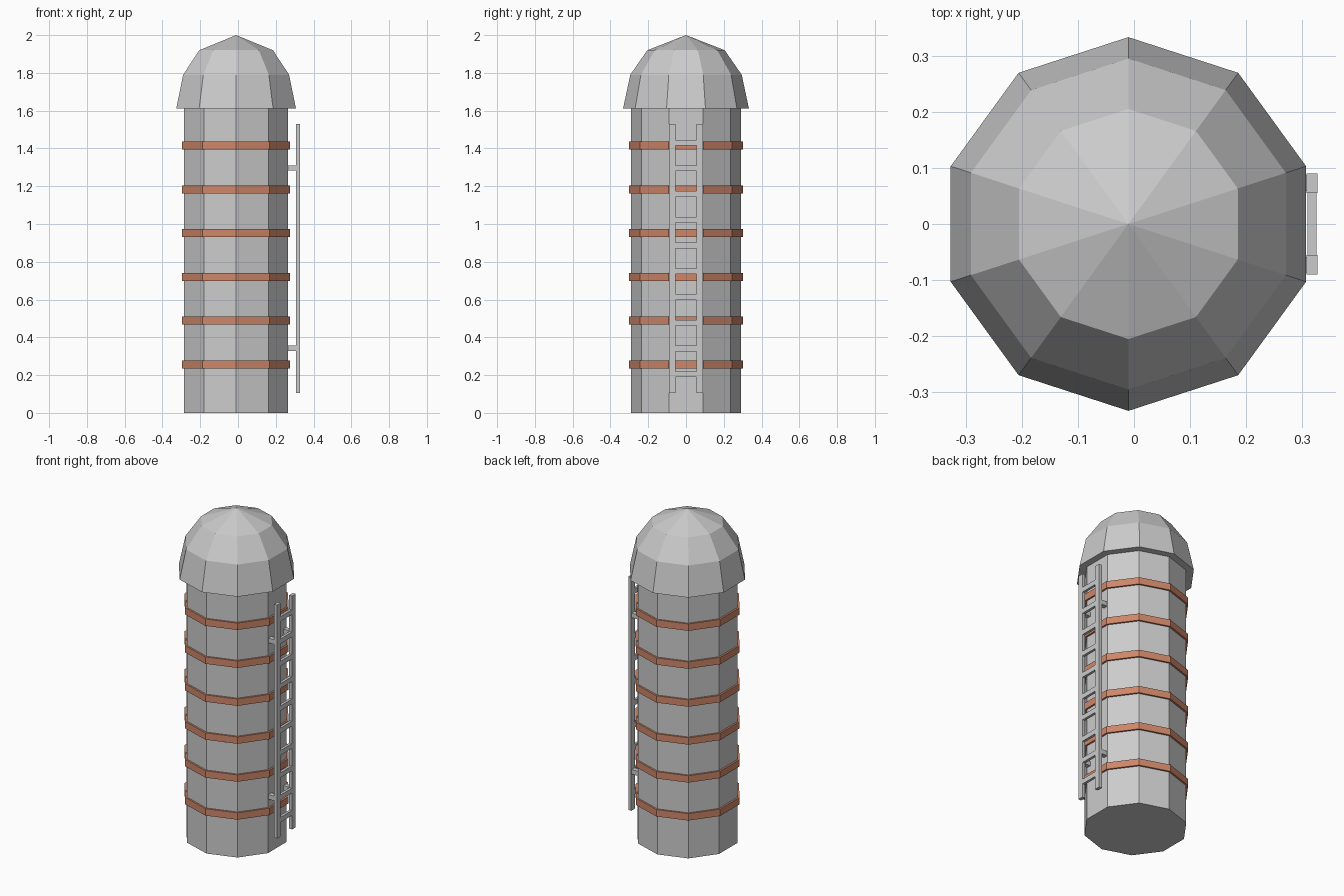
import bpy, bmesh, math

if "Cube" in bpy.data.objects:
    bpy.data.objects.remove(bpy.data.objects["Cube"])

CX = -0.01          # tower axis
SIDES = 10


def finish(name, bm, mat=None):
    bmesh.ops.recalc_face_normals(bm, faces=bm.faces)
    me = bpy.data.meshes.new(name)
    bm.to_mesh(me)
    bm.free()
    ob = bpy.data.objects.new(name, me)
    bpy.context.collection.objects.link(ob)
    if mat:
        me.materials.append(mat)
    return ob


def lathe(name, profile, mat=None, closed=False):
    """Ten-sided turned part from (radius, z) points; radius 0 makes a tip."""
    bm = bmesh.new()
    rings = []
    for r, z in profile:
        n = SIDES if r > 0 else 1
        angles = [math.pi / 2 + math.tau * k / SIDES for k in range(n)]
        rings.append([bm.verts.new((CX + r * math.cos(a), r * math.sin(a), z)) for a in angles])
    pairs = list(zip(rings, rings[1:]))
    if closed:
        pairs.append((rings[-1], rings[0]))
    for a, b in pairs:
        for k in range(SIDES):
            j = (k + 1) % SIDES
            bm.faces.new((a[k], a[j], b[0]) if len(b) == 1 else (a[k], a[j], b[j], b[k]))
    if not closed:
        for ring in (rings[0], rings[-1]):
            if len(ring) > 1:
                bm.faces.new(ring)
    return finish(name, bm, mat)


def box(name, x, y, z):
    """Box from (min, max) ranges."""
    bm = bmesh.new()
    bmesh.ops.create_cube(bm, size=1)
    for v in bm.verts:
        v.co = [(lo + hi) / 2 + c * (hi - lo) for c, (lo, hi) in zip(v.co, (x, y, z))]
    return finish(name, bm)


rust = bpy.data.materials.new("rust_red")
rust.diffuse_color = (0.62, 0.24, 0.14, 1)
rust.use_nodes = True
rust.node_tree.nodes["Principled BSDF"].inputs["Base Color"].default_value = rust.diffuse_color

# Tower body and domed roof
lathe("silo_body", [(0.29, 0), (0.29, 1.63)])
lathe("dome_roof", [(0.333, 1.612), (0.295, 1.79), (0.205, 1.92), (0, 2.0)])

# Hoops around the body
for i in range(6):
    z = 0.257 + 0.2316 * i
    lathe(f"hoop_{i + 1}", [(0.285, z - 0.021), (0.301, z - 0.021),
                            (0.301, z + 0.021), (0.285, z + 0.021)], rust, closed=True)

# Ladder rails with wall brackets
for side, s in (("front", -1), ("back", 1)):
    y = 0.0725 * s
    box(f"ladder_rail_{side}", (0.307, 0.327), (y - 0.0175, y + 0.0175), (0.105, 1.53))
    for level, z in (("lower", 0.342), ("upper", 1.297)):
        box(f"ladder_bracket_{side}_{level}", (0.255, 0.31),
            (y - 0.014, y + 0.014), (z - 0.014, z + 0.014))

# Ladder rungs
for i in range(10):
    z = 0.205 + 0.1362 * i
    box(f"ladder_rung_{i + 1}", (0.309, 0.325), (-0.06, 0.06), (z - 0.015, z + 0.015))
